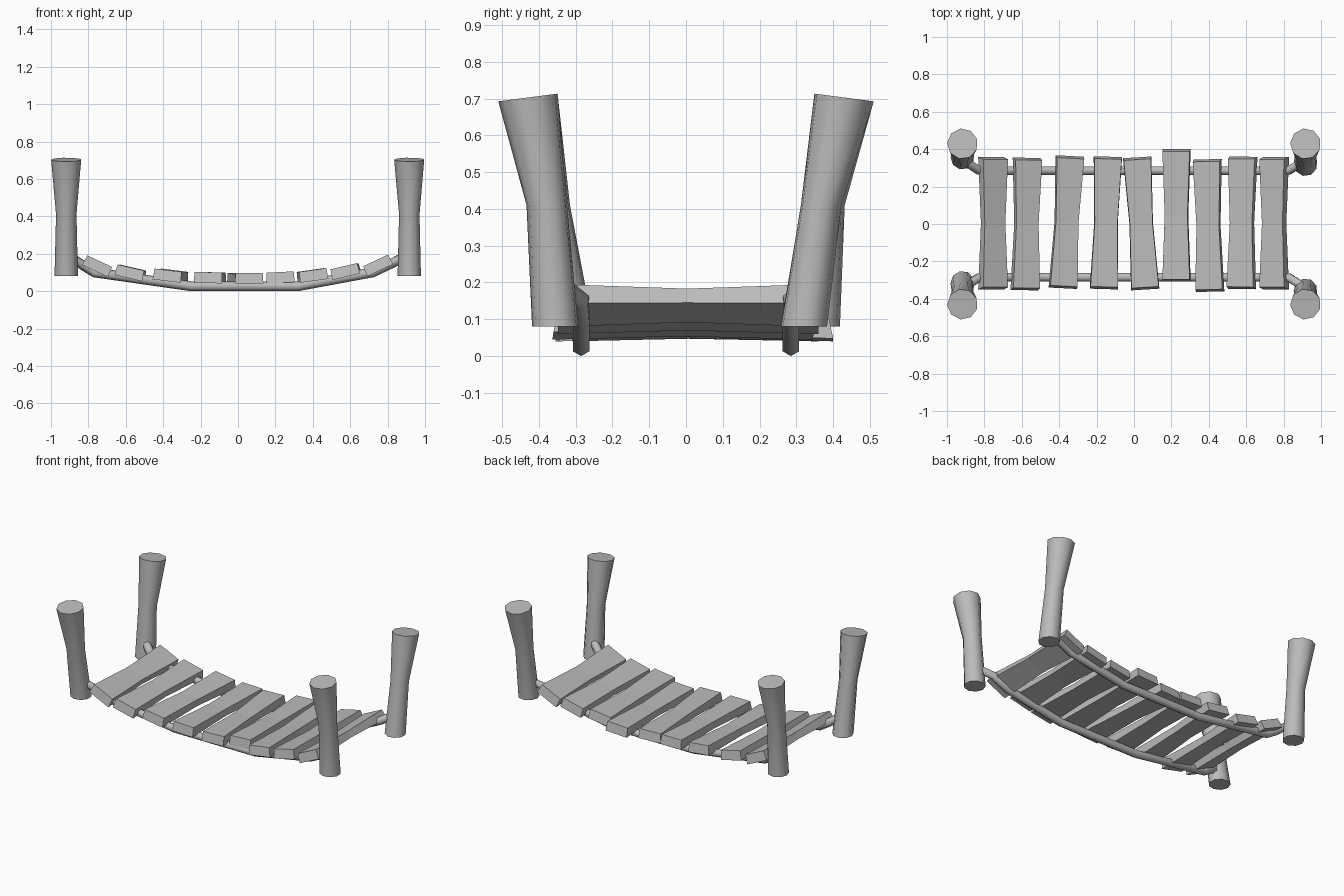
import bpy, bmesh, math
from mathutils import Vector, Matrix

if "Cube" in bpy.data.objects:
    bpy.data.objects.remove(bpy.data.objects["Cube"])

GREY = (0.5, 0.5, 0.5, 1)
grey = bpy.data.materials.new("weathered grey")
grey.use_nodes = True
grey.diffuse_color = GREY
grey.node_tree.nodes["Principled BSDF"].inputs["Base Color"].default_value = GREY


def finish(name, bm, smooth_angle=None):
    bmesh.ops.recalc_face_normals(bm, faces=bm.faces)
    mesh = bpy.data.meshes.new(name)
    bm.to_mesh(mesh)
    bm.free()
    mesh.materials.append(grey)
    ob = bpy.data.objects.new(name, mesh)
    bpy.context.collection.objects.link(ob)
    if smooth_angle:
        bpy.ops.object.select_all(action="DESELECT")
        ob.select_set(True)
        bpy.context.view_layer.objects.active = ob
        bpy.ops.object.shade_smooth_by_angle(angle=math.radians(smooth_angle))
    return ob


def skin(bm, rings):
    """Join equal rings of points into a closed tube."""
    rings = [[bm.verts.new(p) for p in ring] for ring in rings]
    n = len(rings[0])
    for a, b in zip(rings, rings[1:]):
        for i in range(n):
            j = (i + 1) % n
            bm.faces.new((a[i], a[j], b[j], b[i]))
    bm.faces.new(rings[0][::-1])
    bm.faces.new(rings[-1])


def circle(n, turn=0.0):
    return [(math.cos(turn + math.tau * i / n), math.sin(turn + math.tau * i / n))
            for i in range(n)]


# Posts: waisted, leaning outward, with the cut top sloping down outward
def post(name, sx, sy, base_y, mid_y):
    rings = []
    for z, y, r, slope in ((0.08, base_y, 0.064, 0),
                           (0.41, mid_y, 0.056, 0),
                           (0.703, 0.429, 0.082, -0.13)):
        rings.append([(sx * 0.917 + r * c, sy * y + r * s, z + slope * sy * r * s)
                      for c, s in circle(9, sy * 0.3)])
    bm = bmesh.new()
    skin(bm, rings)
    finish(name, bm, 50)


post("front_left_post", 1, -1, 0.355, 0.378)
post("front_right_post", -1, -1, 0.315, 0.37)
post("back_left_post", 1, 1, 0.32, 0.367)
post("back_right_post", -1, 1, 0.355, 0.376)


# Ropes: six-sided, sagging between the posts
def rope(name, side):
    path = [Vector((x, side * y, z)) for x, y, z in (
        (-0.92, 0.345, 0.2), (-0.83, 0.287, 0.138), (-0.77, 0.285, 0.1),
        (-0.25, 0.285, 0.026), (0.32, 0.285, 0.026), (0.72, 0.285, 0.1),
        (0.83, 0.287, 0.152), (0.92, 0.345, 0.2))]
    rings = []
    for i, p in enumerate(path):
        along = (path[min(i + 1, len(path) - 1)] - path[max(i - 1, 0)]).normalized()
        across = Vector((0, 0, 1)).cross(along).normalized()
        up = along.cross(across)
        rings.append([p + 0.026 * (c * across + s * up)
                      for c, s in circle(6, math.pi / 6)])
    bm = bmesh.new()
    skin(bm, rings)
    finish(name, bm, 65)


rope("front_rope", -1)
rope("back_rope", 1)


# Planks: thinner and narrower at the middle, each a little askew
def plank(name, front_x, back_x, shift, z, tilt):
    w, t, half = 0.076, 0.029, 0.354
    rings = []
    for y, k, kt in ((-half, 1, 1), (0, 0.83, 0.75), (half, 1, 1)):
        top_in = 0.012 * (y > 0) - 0.012 * (y < 0)
        rings.append([(-w * k, y, -t * kt), (w * k, y, -t * kt),
                      (w * k * 0.96, y - top_in, t * kt),
                      (-w * k * 0.96, y - top_in, t * kt)])
    bm = bmesh.new()
    skin(bm, rings)
    ob = finish(name, bm)
    yaw = math.atan2(front_x - back_x, 2 * half)
    ob.matrix_world = (Matrix.Translation(((front_x + back_x) / 2, shift, z))
                       @ Matrix.Rotation(yaw, 4, "Z")
                       @ Matrix.Rotation(-math.radians(tilt), 4, "Y"))


# front centre x, back centre x, shift in y, height, sideways tilt
PLANKS = [
    (-0.752, -0.752, 0.004, 0.134, -25),
    (-0.58, -0.568, 0, 0.098, -13),
    (-0.378, -0.341, 0.01, 0.083, -7),
    (-0.16, -0.139, 0.006, 0.072, -1),
    (0.06, 0.017, 0.003, 0.069, 0),
    (0.226, 0.226, 0.046, 0.073, 3),
    (0.404, 0.39, -0.008, 0.084, 8),
    (0.572, 0.58, 0.006, 0.105, 13),
    (0.748, 0.748, 0.004, 0.138, 25),
]
for i, spec in enumerate(PLANKS):
    plank(f"plank_{i + 1}", *spec)
